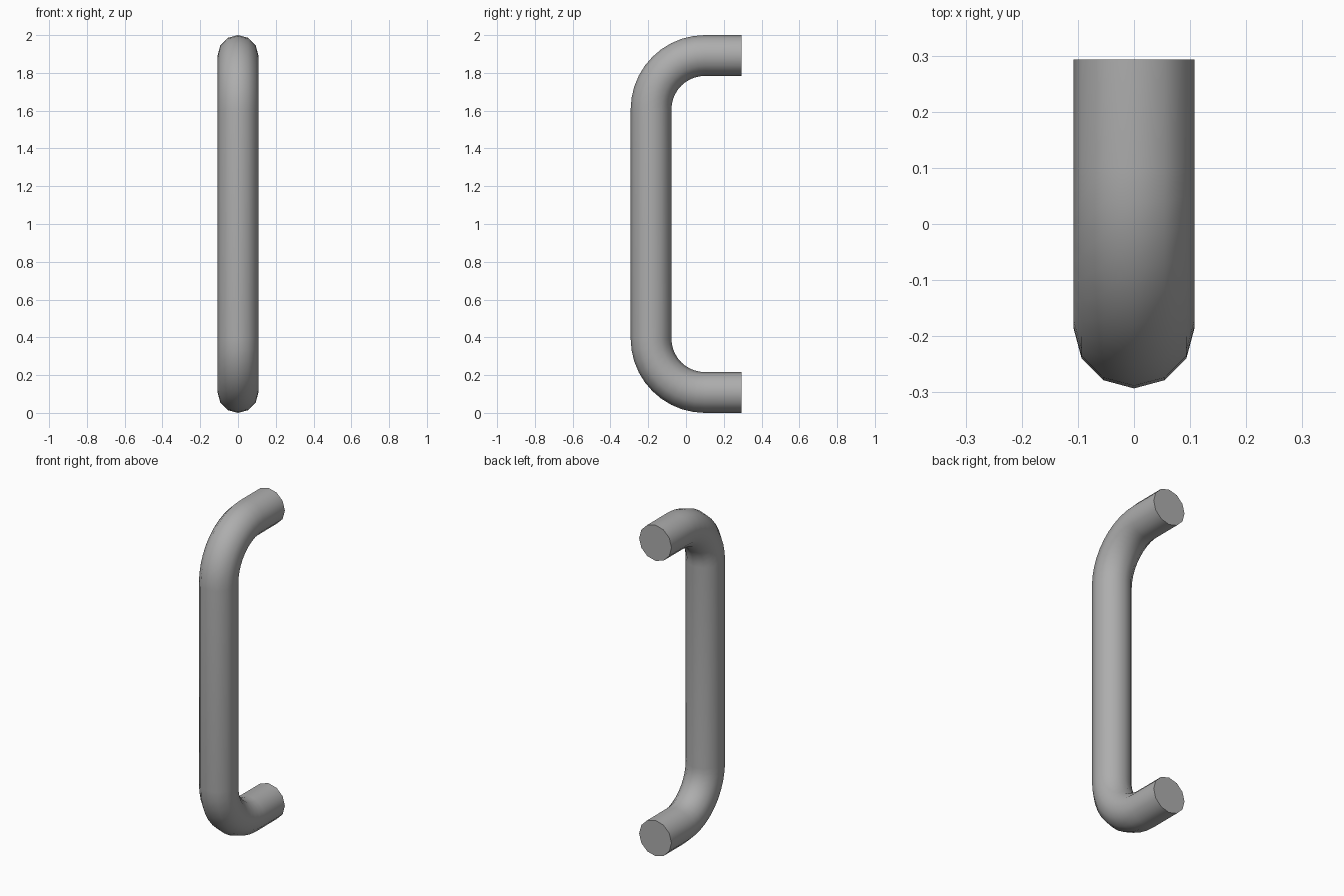
import bpy, bmesh, math
from mathutils import Vector

if "Cube" in bpy.data.objects:
    bpy.data.objects.remove(bpy.data.objects["Cube"])

R = 0.108          # tube radius
SIDES = 12
BEND = 0.285       # centre-line bend radius
STEPS = 10         # segments per bend
Y_BAR, Y_END = -0.185, 0.293
Z_LOW, Z_HIGH = R, 2 - R

# Centre line in the YZ plane: (point, outward direction of the ring)
def bend(z_mid, start):
    rows = []
    for i in range(STEPS + 1):
        a = math.radians(start - 90 * i / STEPS)
        out = Vector((0, math.cos(a), math.sin(a)))
        rows.append((Vector((0, Y_BAR + BEND, z_mid)) + out * BEND, out))
    return rows

path = [(Vector((0, Y_END, Z_LOW)), Vector((0, 0, -1)))]
path += bend(Z_LOW + BEND, 270)
path += bend(Z_HIGH - BEND, 180)
path.append((Vector((0, Y_END, Z_HIGH)), Vector((0, 0, 1))))

# Sweep the round section along the centre line
bm = bmesh.new()
rings = []
for centre, out in path:
    ring = []
    for k in range(SIDES):
        t = 2 * math.pi * k / SIDES
        ring.append(bm.verts.new(centre + out * (R * math.cos(t)) + Vector((R * math.sin(t), 0, 0))))
    rings.append(ring)
for a, b in zip(rings, rings[1:]):
    for k in range(SIDES):
        n = (k + 1) % SIDES
        bm.faces.new((a[k], a[n], b[n], b[k]))

# Flat end caps
bm.faces.new(rings[0])
bm.faces.new(rings[-1])
bmesh.ops.recalc_face_normals(bm, faces=bm.faces)

mesh = bpy.data.meshes.new("pull_handle")
bm.to_mesh(mesh)
bm.free()
handle = bpy.data.objects.new("pull_handle", mesh)
bpy.context.collection.objects.link(handle)

# Dark grey metal
metal = bpy.data.materials.new("dark_grey_metal")
metal.diffuse_color = (0.42, 0.42, 0.42, 1)
metal.use_nodes = True
metal.node_tree.nodes["Principled BSDF"].inputs["Base Color"].default_value = metal.diffuse_color
mesh.materials.append(metal)

# Smooth tube, sharp cap rims
bpy.context.view_layer.objects.active = handle
handle.select_set(True)
bpy.ops.object.shade_smooth_by_angle(angle=math.radians(40))
